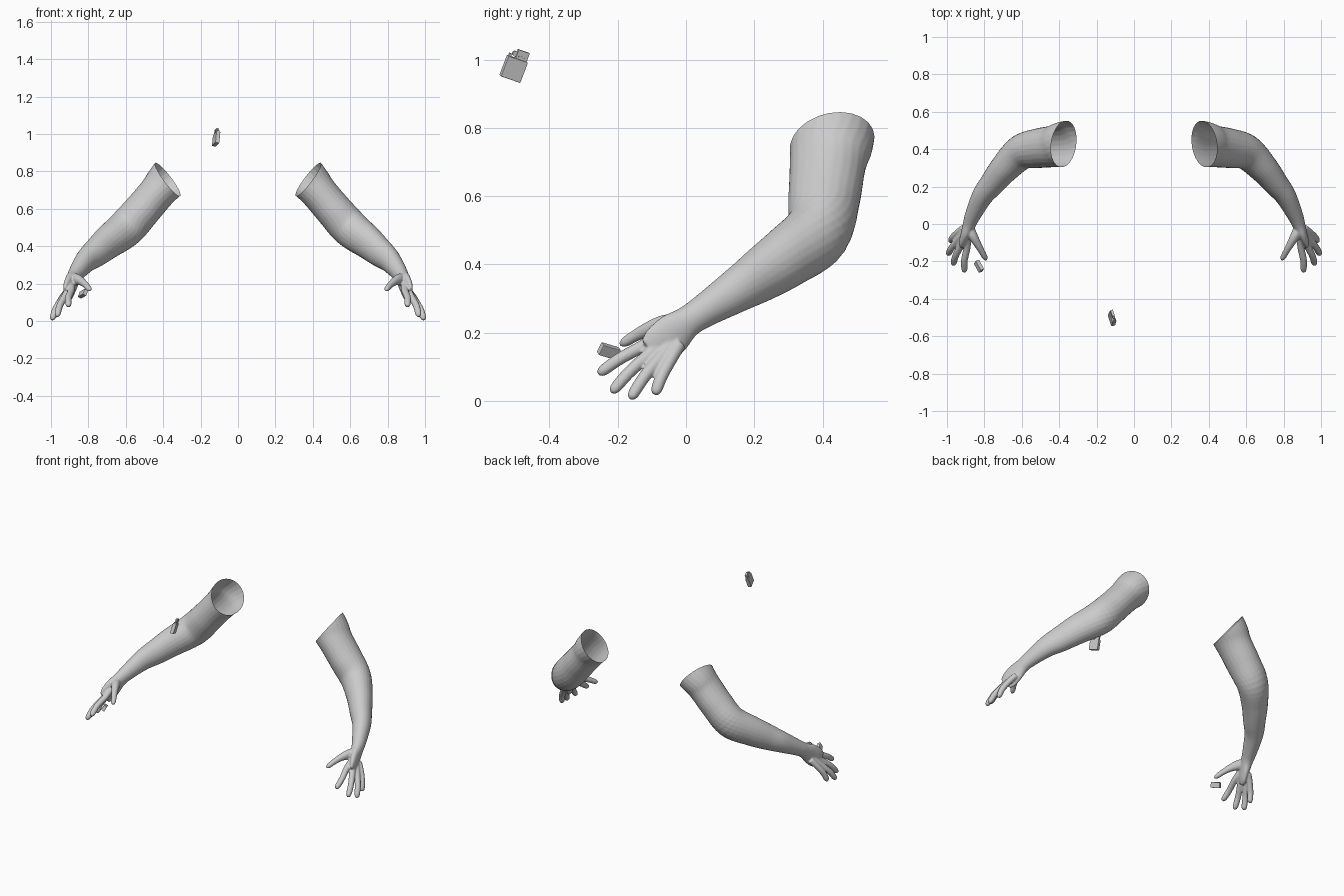
import bpy, bmesh, math
from mathutils import Vector, Matrix

if "Cube" in bpy.data.objects:
    bpy.data.objects.remove(bpy.data.objects["Cube"], do_unlink=True)


def material(name, colour):
    m = bpy.data.materials.new(name)
    m.use_nodes = True
    m.diffuse_color = colour
    m.node_tree.nodes["Principled BSDF"].inputs["Base Color"].default_value = colour
    return m


GREY = material("plain grey", (0.6, 0.6, 0.6, 1))


def add_object(name, mesh):
    ob = bpy.data.objects.new(name, mesh)
    bpy.context.scene.collection.objects.link(ob)
    return ob


def spline(points, steps=6):
    """Catmull-Rom curve through stations of x, y, z, height, thickness."""
    p = [Vector(q) for q in points]
    p = [p[0] * 2 - p[1]] + p + [p[-1] * 2 - p[-2]]
    out = []
    for i in range(1, len(p) - 2):
        a, b, c, d = p[i - 1:i + 3]
        for s in range(steps):
            t = s / steps
            out.append((b * 2 + (c - a) * t + (a * 2 - b * 5 + c * 4 - d) * t ** 2
                        + (b * 3 - a - c * 3 + d) * t ** 3) * 0.5)
    return out + [p[-2]]


def limb(bm, points, sides=24):
    """Loft a closed tube of oval rings along the stations."""
    st = spline(points)
    rings = []
    for i, s in enumerate(st):
        before, after = st[max(i - 1, 0)], st[min(i + 1, len(st) - 1)]
        t = Vector((after - before)[:3]).normalized()
        side = t.cross(Vector((0, 0, 1))).normalized()
        up = side.cross(t)
        ring = []
        for k in range(sides):
            a = math.tau * k / sides
            ring.append(bm.verts.new(Vector(s[:3]) + up * (max(s[3], .003) * math.cos(a))
                                     + side * (max(s[4], .003) * math.sin(a))))
        rings.append(ring)
    for r, q in zip(rings, rings[1:]):
        for k in range(sides):
            n = (k + 1) % sides
            bm.faces.new((r[k], r[n], q[n], q[k]))
    bm.faces.new(rings[0][::-1])
    bm.faces.new(rings[-1])


def finger(bm, path, r):
    sizes = (1.15, 1.1, 1.05, 0.95, 0.45)
    limb(bm, [(*p, r * s, r * s) for p, s in zip(path, sizes)], 14)


def build_arm():
    bm = bmesh.new()
    # Upper arm, elbow, forearm, wrist and palm
    limb(bm, [(.27, .43, .86, .125, .135), (.375, .425, .755, .11, .124),
              (.43, .415, .69, .099, .112), (.51, .405, .595, .099, .106),
              (.60, .385, .495, .102, .095), (.69, .30, .425, .092, .080),
              (.755, .22, .37, .080, .068), (.81, .15, .325, .066, .057),
              (.86, .05, .262, .049, .043), (.878, .005, .232, .047, .036),
              (.893, -.035, .200, .060, .029), (.908, -.075, .162, .062, .023),
              (.917, -.100, .140, .050, .014)])
    # Four fingers: knuckle, a slight arch, then the tip
    for root, knuckle, tip in (
            ((.893, -.06, .20), (.892, -.122, .163), (.905, -.257, .078)),
            ((.903, -.06, .18), (.922, -.108, .137), (.966, -.218, .024)),
            ((.907, -.045, .165), (.937, -.080, .122), (.993, -.163, .005)),
            ((.907, -.02, .165), (.938, -.043, .125), (.980, -.091, .018))):
        root, knuckle, tip = Vector(root), Vector(knuckle), Vector(tip)
        arch = Vector((.008, -.003, .004))
        finger(bm, (root, knuckle, knuckle.lerp(tip, .5) + arch,
                    knuckle.lerp(tip, .88) + arch * .4, tip), .0175)
    # Thumb with its fleshy base
    limb(bm, [(.885, -.01, .225, .030, .026), (.862, -.062, .222, .031, .026),
              (.838, -.105, .212, .023, .021), (.815, -.145, .193, .018, .017),
              (.797, -.178, .173, .015, .015), (.790, -.193, .164, .007, .007)], 14)
    bmesh.ops.recalc_face_normals(bm, faces=bm.faces)
    raw = bpy.data.meshes.new("arm_parts")
    bm.to_mesh(raw)
    bm.free()
    # Fuse the parts into one skin
    tmp = add_object("arm_parts", raw)
    fuse = tmp.modifiers.new("fuse", 'REMESH')
    fuse.mode = 'VOXEL'
    fuse.voxel_size = .0045
    soften = tmp.modifiers.new("soften", 'SMOOTH')
    soften.factor, soften.iterations = .5, 7
    dg = bpy.context.evaluated_depsgraph_get()
    skin = bpy.data.meshes.new_from_object(tmp.evaluated_get(dg))
    bpy.data.objects.remove(tmp, do_unlink=True)
    # Cut the shoulder open
    bm = bmesh.new()
    bm.from_mesh(skin)
    bmesh.ops.bisect_plane(bm, geom=bm.verts[:] + bm.edges[:] + bm.faces[:],
                           plane_co=(.375, .425, .755), plane_no=(-.78, -.16, .60),
                           clear_outer=True)
    for f in bm.faces:
        f.smooth = True
    bm.to_mesh(skin)
    bm.free()
    skin.materials.clear()
    skin.materials.append(GREY)
    return skin


left = build_arm()
left.name = "left_arm"
add_object("left_arm", left)
right = left.copy()
right.transform(Matrix.Scale(-1, 4, (1, 0, 0)))
right.flip_normals()
add_object("right_arm", right)


def frame(centre, wide, tall):
    """Placement from the width direction and the rough height direction."""
    w = Vector(wide).normalized()
    t = w.cross(Vector(tall)).normalized()
    h = t.cross(w)
    m = Matrix((w, t, h)).transposed().to_4x4()
    m.translation = centre
    return m


def finish(name, bm, place, bevel=0):
    if bevel:
        bmesh.ops.bevel(bm, geom=bm.edges[:], offset=bevel, segments=2,
                        affect='EDGES', profile=.5)
    me = bpy.data.meshes.new(name)
    bm.to_mesh(me)
    bm.free()
    me.materials.append(GREY)
    add_object(name, me).matrix_world = place


def box(name, place, size, at=(0, 0, 0), bevel=.002):
    bm = bmesh.new()
    bmesh.ops.create_cube(bm, size=1, matrix=Matrix.Translation(at) @ Matrix.Diagonal((*size, 1)))
    finish(name, bm, place, bevel)


def disc(name, place, radius, depth, at):
    bm = bmesh.new()
    turn = Matrix.Translation(at) @ Matrix.Rotation(math.pi / 2, 4, 'X')
    bmesh.ops.create_cone(bm, cap_ends=True, segments=16, radius1=radius,
                          radius2=radius, depth=depth, matrix=turn)
    finish(name, bm, place)


# Floating lighter: case, chimney, wheel, hinge and vent holes
case = frame((-.117, -.505, .973), (-.02, .058, -.02), (.008, .018, .061))
box("lighter_case", case, (.063, .022, .064))
box("lighter_chimney", case, (.036, .013, .028), (.010, 0, .045), .001)
disc("lighter_wheel", case, .008, .008, (-.013, 0, .044))
box("lighter_hinge", case, (.006, .014, .010), (-.026, 0, .036), .001)
for i in range(3):
    for j in range(2):
        disc("lighter_vent", case, .0025, .0145, (.001 + i * .009, 0, .041 + j * .010))

# Lighter lid beside the right hand
lid = frame((-.829, -.226, .146), (-.027, .05, -.015), (.015, .010, .032))
box("lighter_lid", lid, (.060, .022, .034))
